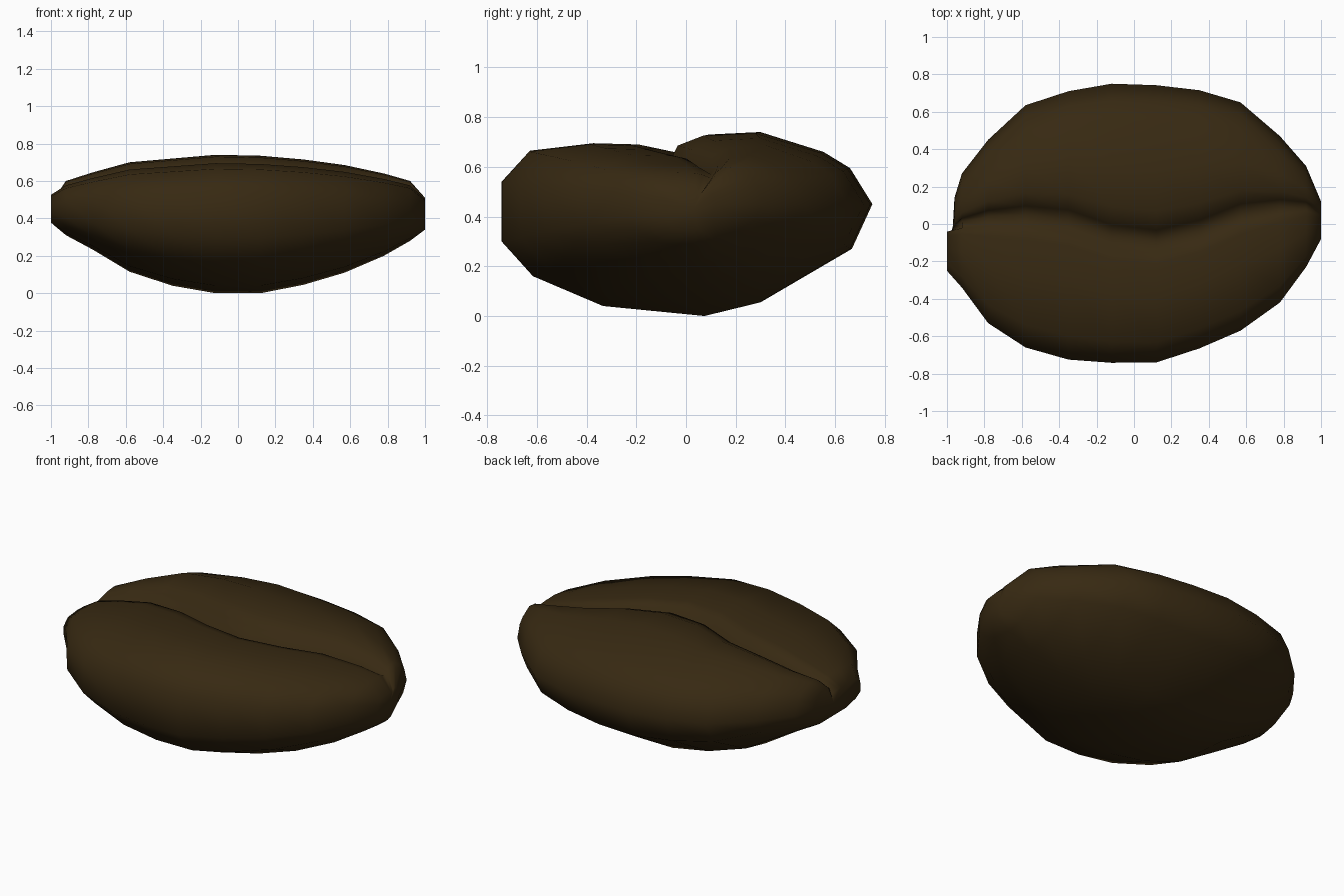
import bpy, bmesh

if "Cube" in bpy.data.objects:
    bpy.data.objects.remove(bpy.data.objects["Cube"])

# Cross-section stations along the bean:
# x, front y, back y, bottom z, top z, crease y, crease z
STATIONS = [
    (-0.99, -0.25, 0.14, 0.37, 0.54, -0.02, 0.44),
    (-0.92, -0.34, 0.27, 0.31, 0.60, 0.01, 0.47),
    (-0.78, -0.53, 0.45, 0.235, 0.645, 0.04, 0.52),
    (-0.58, -0.66, 0.635, 0.115, 0.70, 0.05, 0.55),
    (-0.35, -0.725, 0.71, 0.04, 0.72, 0.02, 0.56),
    (-0.12, -0.742, 0.75, 0.0, 0.74, -0.07, 0.56),
    (0.12, -0.74, 0.742, 0.0, 0.735, -0.10, 0.56),
    (0.35, -0.665, 0.715, 0.045, 0.715, -0.04, 0.57),
    (0.57, -0.57, 0.65, 0.11, 0.685, 0.06, 0.57),
    (0.78, -0.42, 0.47, 0.20, 0.64, 0.10, 0.57),
    (0.92, -0.23, 0.31, 0.28, 0.60, 0.10, 0.555),
    (1.0, -0.08, 0.12, 0.34, 0.51, 0.06, 0.49),
]
MID, TOP = 0.45, 0.74

# Section profile: (fraction of half width, height at the thickest section)
FRONT_LOBE = [(0.09, 0.675), (0.18, 0.69), (0.45, 0.695), (0.83, 0.665), (1.0, 0.54)]
UNDERSIDE = [(-1.0, 0.30), (-0.83, 0.16), (-0.45, 0.04), (0.1, 0.0), (0.4, 0.055), (0.89, 0.27)]
BACK_LOBE = [(1.0, 0.45), (0.89, 0.595), (0.76, 0.66), (0.45, 0.74), (0.20, 0.73), (0.08, 0.69)]


def section(x, front, back, bottom, top, crease_y, crease_z):
    """One closed ring: crease, front lobe, underside, back lobe."""
    def height(z):
        if z < MID:
            return MID + (z - MID) * (MID - bottom) / MID
        return MID + (z - MID) * (top - MID) / (TOP - MID)
    pts = [(crease_y, crease_z)]
    pts += [(crease_y + (front - crease_y) * t, height(z)) for t, z in FRONT_LOBE]
    pts += [((back if u > 0 else -front) * u, height(z)) for u, z in UNDERSIDE]
    pts += [(crease_y + (back - crease_y) * t, height(z)) for t, z in BACK_LOBE]
    ring = []
    for i, (y, z) in enumerate(pts):
        px = x
        if x < -0.95:                      # crease cuts through the left tip
            if i == 0:
                px += 0.07
            elif y > crease_y:
                px += 0.03
            else:
                px -= 0.01
        ring.append((px, y, z))
    return ring


bm = bmesh.new()
rings = [[bm.verts.new(p) for p in section(*s)] for s in STATIONS]
n = len(rings[0])
for a, b in zip(rings, rings[1:]):
    for i in range(n):
        j = (i + 1) % n
        bm.faces.new((a[i], a[j], b[j], b[i]))

# Close both tips with a fan
for ring, cx in ((rings[0], -0.97), (rings[-1], 1.0)):
    k = len(ring)
    c = bm.verts.new((cx, sum(v.co.y for v in ring) / k, 0.43))
    for i in range(k):
        bm.faces.new((ring[i], ring[(i + 1) % k], c))
bmesh.ops.recalc_face_normals(bm, faces=bm.faces)

mesh = bpy.data.meshes.new("coffee_bean")
bm.to_mesh(mesh)
bm.free()
mesh.shade_smooth()

brown = bpy.data.materials.new("dark roast brown")
brown.diffuse_color = (0.038, 0.022, 0.006, 1.0)
brown.use_nodes = True
brown.node_tree.nodes["Principled BSDF"].inputs["Base Color"].default_value = brown.diffuse_color
mesh.materials.append(brown)

bean = bpy.data.objects.new("coffee_bean", mesh)
bpy.context.scene.collection.objects.link(bean)
